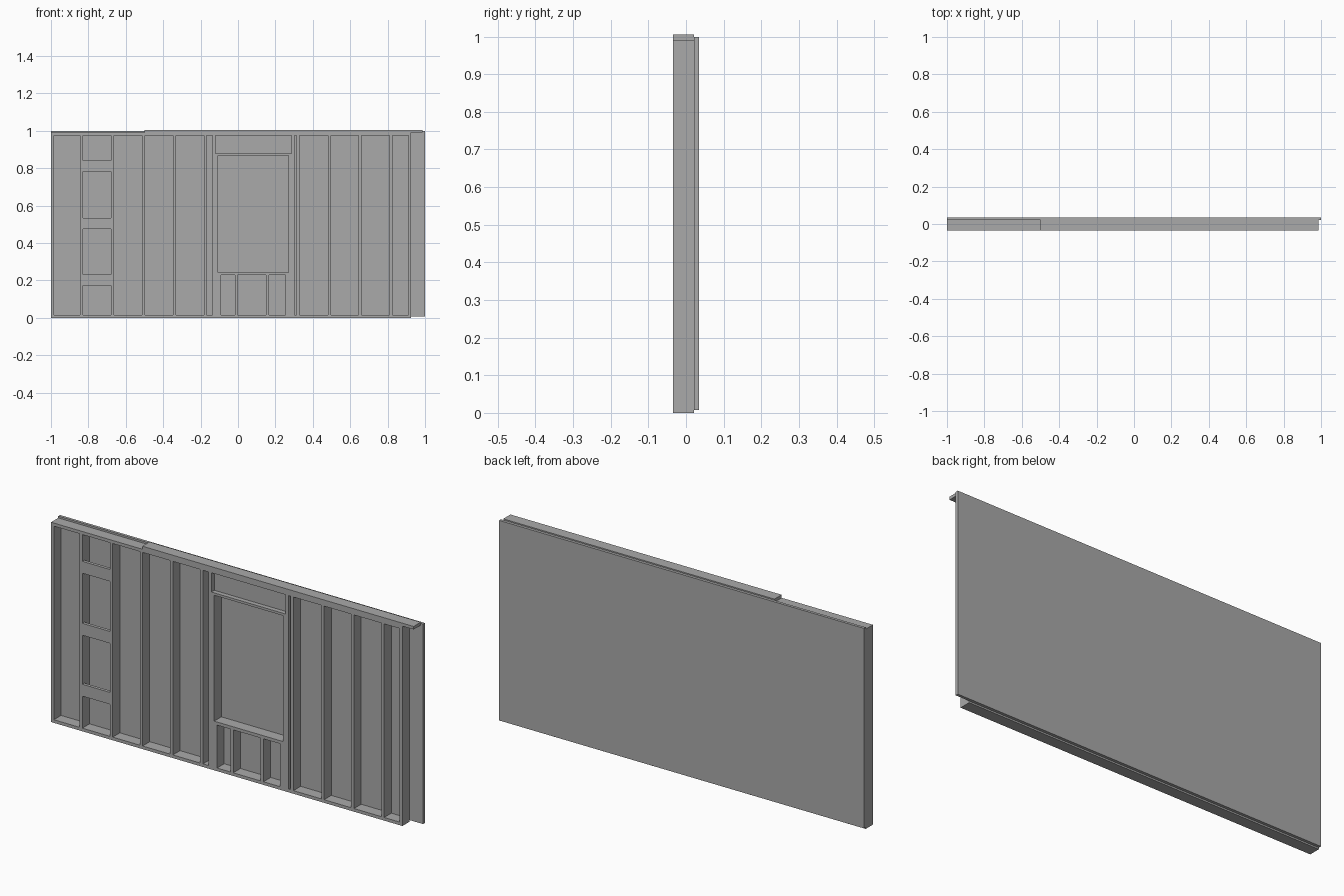
import bpy
import bmesh
from mathutils import Matrix, Vector

cube = bpy.data.objects.get("Cube")
if cube:
    bpy.data.objects.remove(cube, do_unlink=True)

grey = bpy.data.materials.new("plain grey")
grey.use_nodes = True
colour = (0.4, 0.4, 0.4, 1)
grey.diffuse_color = colour
grey.node_tree.nodes["Principled BSDF"].inputs["Base Color"].default_value = colour

T = 0.0155                     # board thickness
FRONT, BACK = -0.035, 0.021    # frame depth
RIGHT, LEFT = -1.0, 0.926      # frame ends
TOP = 0.99                     # top of the upper plate
LOW, HIGH = T, TOP - T         # stud ends


def board(name, x, z, y=(FRONT, BACK)):
    """Box spanning the given x, y and z ranges."""
    lo, hi = Vector((x[0], y[0], z[0])), Vector((x[1], y[1], z[1]))
    bm = bmesh.new()
    bmesh.ops.create_cube(bm, size=1, matrix=Matrix.Translation((lo + hi) / 2)
                          @ Matrix.Diagonal((*(hi - lo), 1)))
    mesh = bpy.data.meshes.new(name)
    bm.to_mesh(mesh)
    bm.free()
    mesh.materials.append(grey)
    obj = bpy.data.objects.new(name, mesh)
    bpy.context.collection.objects.link(obj)
    return obj


def uprights(name, starts, z):
    for s in starts:
        board(name, (s, s + T), z)


# Sheathing, overhanging one end
board("sheathing", (-1, 1), (0.008, 0.999), (BACK, 0.035))

# Plates
board("bottom_plate", (RIGHT, LEFT), (0, T))
board("top_plate", (RIGHT, LEFT), (HIGH, TOP))
board("cap_plate", (-0.5, 0.987), (TOP, 1.005))

# Full-height studs
uprights("stud", [RIGHT, -0.844, -0.678, -0.514, -0.348, -0.183,
                  0.313, 0.481, 0.645, 0.81, LEFT - T], (LOW, HIGH))

# Flat blocking between two studs
for z in (0.174, 0.476, 0.783):
    board("blocking", (-0.844 + T, -0.678), (z, z + 0.059), (FRONT, FRONT + T))

# Window opening: king studs, jacks, sill, cripples and header
OPEN = (-0.106, 0.27)
SILL, HEAD = 0.228, 0.867
uprights("king_stud", [OPEN[0] - 2 * T, OPEN[1] + T], (LOW, HIGH))
uprights("jack_stud", [OPEN[0] - T, OPEN[1]], (LOW, HEAD))
board("window_sill", OPEN, (SILL, SILL + T))
uprights("cripple_stud", [OPEN[0], -0.017, 0.149, OPEN[1] - T], (LOW, SILL))
board("header_plate", (OPEN[0] - T, OPEN[1] + T), (HEAD, HEAD + 0.012))
board("header", (OPEN[0] - T, OPEN[1] + T), (HEAD + 0.012, HIGH), (-0.012, BACK))
